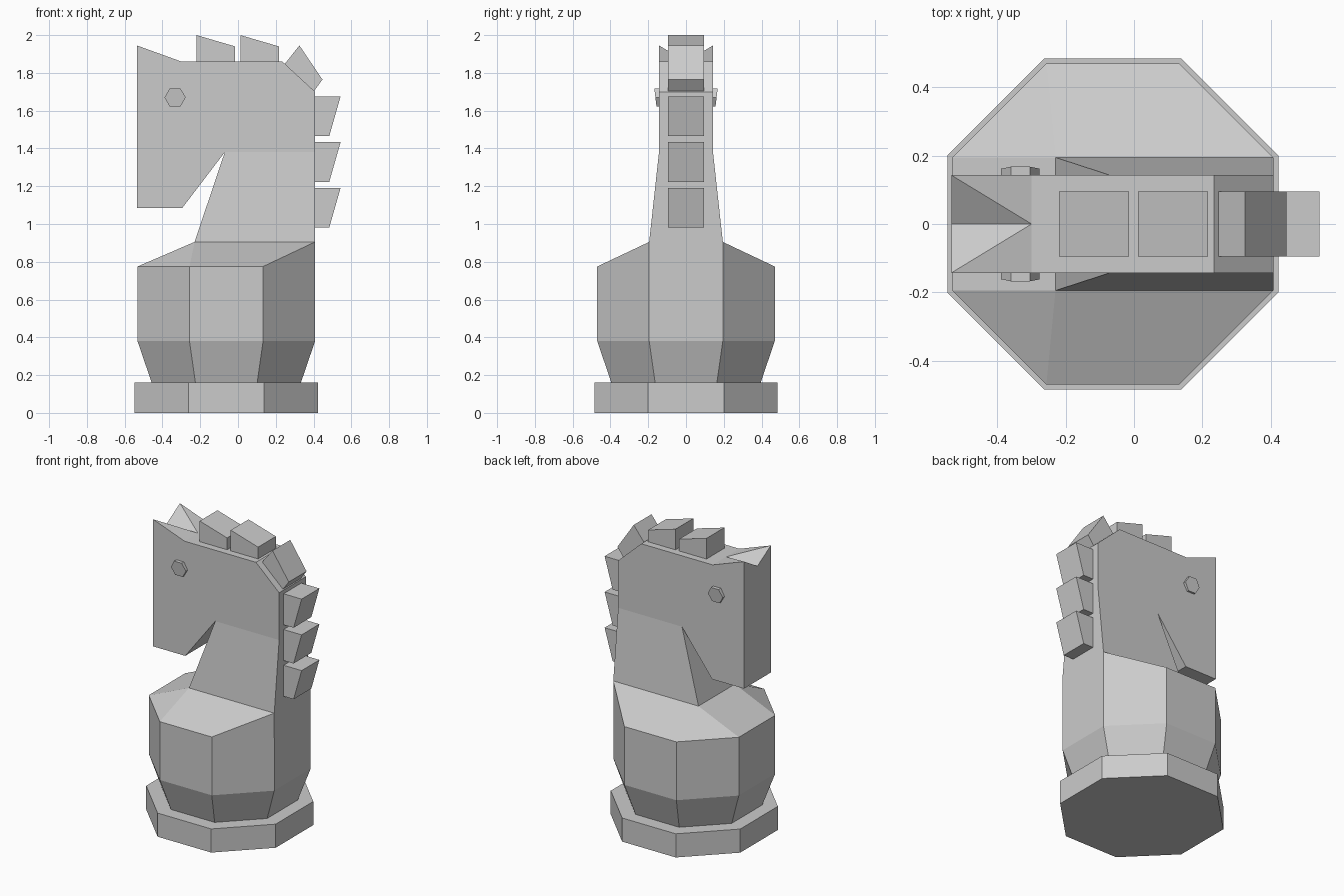
import bpy, bmesh, math
from mathutils import Vector

cube = bpy.data.objects.get("Cube")
if cube:
    bpy.data.objects.remove(cube, do_unlink=True)

grey = bpy.data.materials.new("light_grey")
grey.use_nodes = True
tone = (0.6, 0.6, 0.6, 1)
grey.diffuse_color = tone
grey.node_tree.nodes["Principled BSDF"].inputs["Base Color"].default_value = tone

CX = -0.062                    # axis of the octagonal stand
BACK = CX + 0.47               # plane of the neck's back
SHOULDER, JAW = 0.905, 1.38    # heights of the neck's ends
NECK_W, HEAD_W, MANE_W = 0.195, 0.143, 0.095


def finish(name, bm):
    bmesh.ops.remove_doubles(bm, verts=bm.verts, dist=0.0005)
    bmesh.ops.recalc_face_normals(bm, faces=bm.faces)
    bmesh.ops.dissolve_limit(bm, angle_limit=0.01, verts=bm.verts, edges=bm.edges)
    mesh = bpy.data.meshes.new(name)
    bm.to_mesh(mesh)
    bm.free()
    mesh.materials.append(grey)
    obj = bpy.data.objects.new(name, mesh)
    bpy.context.collection.objects.link(obj)
    return obj


def hull(bm, points):
    verts = [bm.verts.new(p) for p in points]
    bmesh.ops.convex_hull(bm, input=verts)


def octagon(apothem, z):
    r = apothem / math.cos(math.pi / 8)
    angles = [math.pi / 8 + i * math.pi / 4 for i in range(8)]
    return [Vector((CX + r * math.cos(a), r * math.sin(a), z)) for a in angles]


def face(bm, points):
    bm.faces.new([bm.verts.new(p) for p in points])


# Stand
bm = bmesh.new()
hull(bm, octagon(0.485, 0) + octagon(0.485, 0.16))
finish("base", bm)

# Body: tapered octagon whose back edge rises to the shoulder
bm = bmesh.new()
rim = octagon(0.47, 0.775)
for v in rim:
    if v.x > BACK - 0.01:
        v.z = SHOULDER
chest = [Vector((-0.23, s * NECK_W, SHOULDER)) for s in (-1, 1)]
hull(bm, octagon(0.395, 0.16) + octagon(0.47, 0.38) + rim + chest)
top = [f for f in bm.faces if all(v.co.z > SHOULDER - 0.01 for v in f.verts)]
bmesh.ops.delete(bm, geom=top, context='FACES')

# Neck: four walls narrowing towards the head
low = [(-0.23, -NECK_W), (BACK, -NECK_W), (BACK, NECK_W), (-0.23, NECK_W)]
high = [(-0.07, -HEAD_W), (BACK, -HEAD_W), (BACK, HEAD_W), (-0.07, HEAD_W)]
for i in range(4):
    j = (i + 1) % 4
    face(bm, [(*low[i], SHOULDER), (*low[j], SHOULDER), (*high[j], JAW), (*high[i], JAW)])

# Head: side outline, with a centre point where the notch between the ears runs
profile = [(-0.07, JAW), (BACK, JAW), (BACK, 1.70), (0.235, 1.86),
           (-0.30, 1.86), (-0.535, 1.945), (-0.535, 1.085), (-0.295, 1.085)]
CROWN, EAR = 4, 5
middle = {CROWN: [(-0.30, 0, 1.86)], EAR: [(-0.535, 0, 1.86)]}


def side(i, s):
    return (profile[i][0], s * HEAD_W, profile[i][1])


for s in (-1, 1):
    face(bm, [side(i, s) for i in range(len(profile))])
    # Ear slopes
    face(bm, [side(CROWN, s), side(EAR, s), middle[CROWN][0]])
    face(bm, [side(EAR, s), middle[EAR][0], middle[CROWN][0]])
for i in range(1, len(profile)):
    j = (i + 1) % len(profile)
    if i != CROWN:
        face(bm, [side(i, -1), side(j, -1), *middle.get(j, []),
                  side(j, 1), side(i, 1), *middle.get(i, [])])
finish("body_neck_and_head", bm)


# Mane tufts: wedge profiles extruded across the neck
def tuft(name, outline, dx=0, dz=0):
    bm = bmesh.new()
    hull(bm, [(x + dx, s * MANE_W, z + dz) for x, z in outline for s in (-1, 1)])
    finish(name, bm)


crest = [(-0.22, 1.86), (-0.22, 2.0), (-0.015, 1.94), (-0.015, 1.86)]
corner = [(0.248, 1.848), (0.325, 1.945), (0.447, 1.765), (0.402, 1.703)]
nape = [(BACK, 1.675), (0.543, 1.675), (0.483, 1.465), (BACK, 1.465)]
for i in range(2):
    tuft(f"mane_top_{i + 1}", crest, dx=i * 0.232)
tuft("mane_corner", corner)
for i in range(3):
    tuft(f"mane_back_{i + 1}", nape, dz=-i * 0.242)

# Eyes: hexagonal studs with slightly tilted caps
for name, s in (("eye_front", -1), ("eye_back", 1)):
    bm = bmesh.new()
    ring = [(0.056 * math.cos(i * math.pi / 3), 0.056 * math.sin(i * math.pi / 3))
            for i in range(6)]
    hull(bm, [(x - 0.333, s * y, z + 1.67) for x, z in ring
              for y in (HEAD_W - 0.02, 0.162 + 0.12 * z)])
    finish(name, bm)
